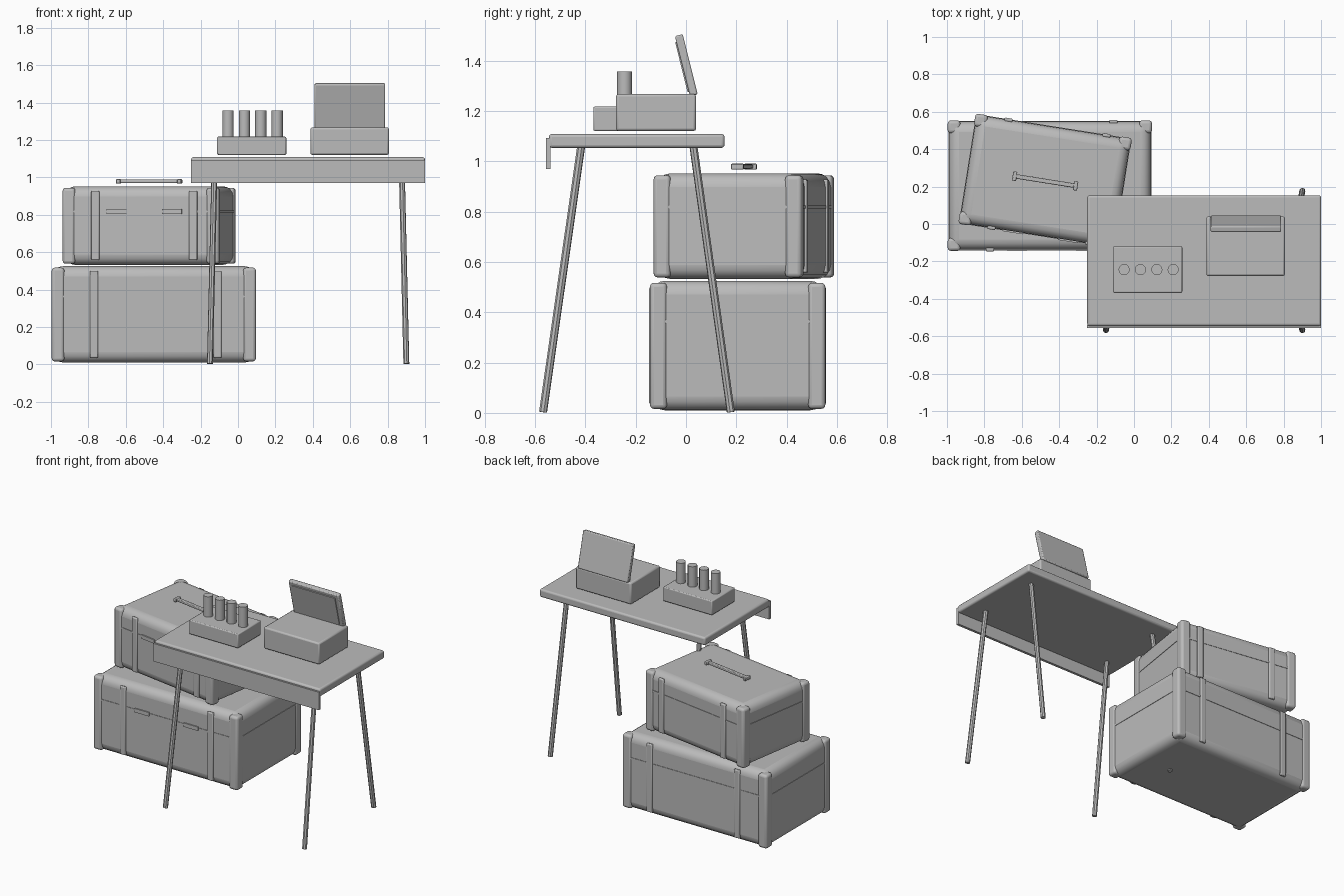
import bpy, math
from mathutils import Vector, Matrix

if "Cube" in bpy.data.objects:
    bpy.data.objects.remove(bpy.data.objects["Cube"])

grey = bpy.data.materials.new("plain_grey")
grey.diffuse_color = (0.5, 0.5, 0.5, 1)
grey.use_nodes = True
grey.node_tree.nodes["Principled BSDF"].inputs["Base Color"].default_value = grey.diffuse_color


def finish(o, name, bevel=0, segs=2):
    o.name = name
    o.data.materials.append(grey)
    if bevel:
        m = o.modifiers.new("Bevel", "BEVEL")
        m.width, m.segments = bevel, segs
    bpy.ops.object.shade_smooth_by_angle(angle=math.radians(35))
    return o


def box(name, x, y, z, bevel=0, segs=2, place=Matrix()):
    """Box from (min, max) ranges, optionally moved by a placement matrix."""
    bpy.ops.mesh.primitive_cube_add(size=1)
    o = bpy.context.object
    size = Vector((x[1] - x[0], y[1] - y[0], z[1] - z[0]))
    mid = Vector((x[0] + x[1], y[0] + y[1], z[0] + z[1])) / 2
    o.data.transform(Matrix.Translation(mid) @ Matrix.Diagonal((*size, 1)))
    o.matrix_world = place
    return finish(o, name, bevel, segs)


def rod(name, a, b, r, sides):
    a, b = Vector(a), Vector(b)
    bpy.ops.mesh.primitive_cylinder_add(vertices=sides, radius=r, depth=(b - a).length,
                                        location=(a + b) / 2)
    o = bpy.context.object
    o.rotation_euler = (b - a).to_track_quat("Z", "Y").to_euler()
    return finish(o, name)


def trunk(name, centre, angle, w, d, z0, z1, seam, strap_x, latch_x, shift):
    place = Matrix.Translation((*centre, 0)) @ Matrix.Rotation(math.radians(angle), 4, "Z")
    hw, hd = w / 2, d / 2
    # rounded body with a thin seam band
    box(name + "_body", (-hw, hw), (-hd, hd), (z0, z1), 0.055, 4, place)
    e = 0.003
    box(name + "_seam_front_back", (-hw + .05, hw - .05), (-hd - e, hd + e),
        (seam - .006, seam + .006), 0, 1, place)
    box(name + "_seam_sides", (-hw - e, hw + e), (-hd + .05, hd - .05),
        (seam - .006, seam + .006), 0, 1, place)
    for sx in (-1, 1):
        for sy in (-1, 1):
            # protective corner rail
            xs = sorted((sx * (hw - .062), sx * (hw + .006)))
            ys = sorted((sy * (hd - .062), sy * (hd + .006)))
            box(name + "_corner_rail", xs, ys, (z0 + .006, z1 - .008), 0.016, 3, place)
            # vertical strap on front and back
            c = sx * strap_x + shift
            ys = sorted((sy * (hd - .01), sy * (hd + .009)))
            box(name + "_strap", (c - .022, c + .022), ys, (z0 + .025, z1 - .025),
                0.006, 2, place)
        # front latch
        c = sx * latch_x + shift
        box(name + "_latch", (c - .054, c + .054), (-hd - .008, -hd + .01),
            (seam - .013, seam + .013), 0, 1, place)
    return place


# Two stacked trunks
trunk("lower_trunk", (-0.45, 0.205), 0, 1.08, 0.685, 0.01, 0.525, 0.363, 0.33, 0.185, 0.01)
top = trunk("upper_trunk", (-0.475, 0.23), -9, 0.835, 0.585, 0.532, 0.952, 0.818,
            0.265, 0.15, 0.02)

# Carry handle above the upper trunk
box("handle_bar", (-.165, .165), (-.012, .012), (.97, .988), .004, 2, top)
for s in (-1, 1):
    box("handle_end", (s * .165 - .011, s * .165 + .011), (-.025, .025), (.967, .99),
        .004, 2, top)

# Folding table: top, front panel and splayed legs
box("table_top", (-.25, 1), (-.545, .153), (1.053, 1.108), .012, 3)
box("front_panel", (-.25, 1), (-.557, -.539), (.97, 1.092))
for x0, x1 in ((-.15, -.125), (.9, .875)):
    for y0, y1 in ((-.568, -.415), (.178, .028)):
        rod("table_leg", (x0, y0, .003), (x1, y1, 1.07), .016, 8)

# Small stand with four upright tubes
box("tube_stand", (-.112, .258), (-.368, -.12), (1.12, 1.217), .006)
for i in range(4):
    x = -.053 + .0875 * i
    rod("tube", (x, -.244, 1.21), (x, -.244, 1.356), .03, 12)

# Case with an open, leaning lid
box("case_body", (.387, .807), (-.278, .04), (1.12, 1.267), .01)
hinge = Matrix.Translation((0, .031, 1.262)) @ Matrix.Rotation(math.radians(14), 4, "X")
box("case_lid", (.41, .787), (-.016, .016), (0, .246), .006, 2, hinge)
box("lid_panel", (.437, .76), (-.021, -.012), (.018, .222), 0, 1, hinge)
